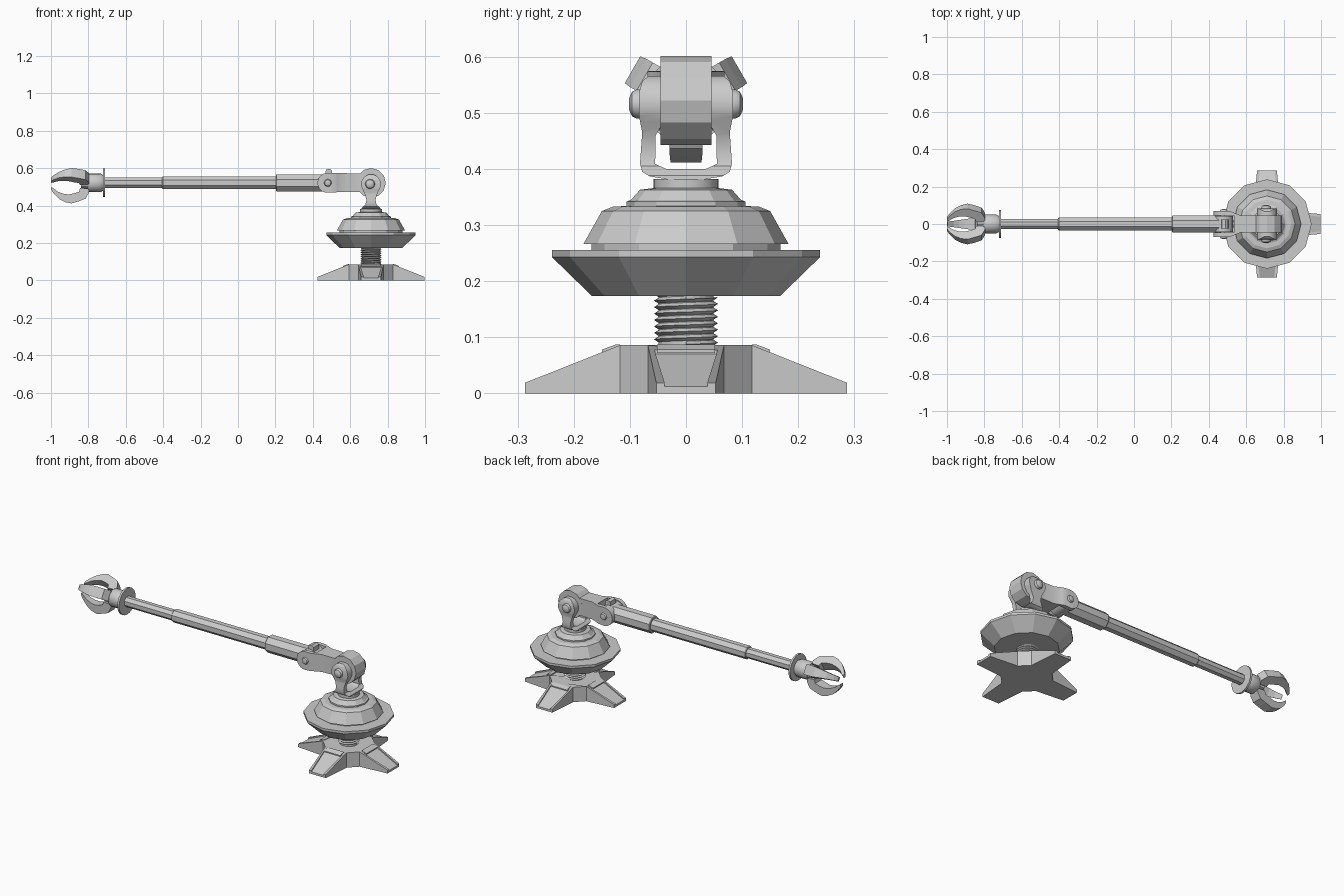
import bpy, bmesh
from math import sin, cos, pi, radians
from mathutils import Matrix, Vector

if "Cube" in bpy.data.objects:
    bpy.data.objects.remove(bpy.data.objects["Cube"])

CX, AZ = 0.711, 0.522          # base axis x, arm axis height


def finish(name, bm, mat=None, smooth=False):
    if mat:
        bm.transform(mat)
    bmesh.ops.recalc_face_normals(bm, faces=bm.faces[:])
    me = bpy.data.meshes.new(name)
    bm.to_mesh(me)
    bm.free()
    ob = bpy.data.objects.new(name, me)
    bpy.context.collection.objects.link(ob)
    if smooth:
        shade(ob)
    return ob


def select(ob):
    bpy.ops.object.select_all(action='DESELECT')
    ob.select_set(True)
    bpy.context.view_layer.objects.active = ob


def shade(ob):
    select(ob)
    bpy.ops.object.shade_smooth_by_angle(angle=radians(35))


def prism(name, pts, lo, hi, axis, mat=None, warp=None):
    """Extrude a 2D outline along an axis; outline is in the other two axes."""
    i = 'xyz'.index(axis)
    bm = bmesh.new()

    def place(p, t):
        c = list(p)
        c.insert(i, t)
        return bm.verts.new(c)
    a, b = [place(p, lo) for p in pts], [place(p, hi) for p in pts]
    bm.faces.new(a)
    bm.faces.new(b)
    for k in range(len(pts)):
        j = (k + 1) % len(pts)
        bm.faces.new((a[k], a[j], b[j], b[k]))
    if warp:
        for v in bm.verts:
            warp(v.co)
    return finish(name, bm, mat)


def lathe(name, prof, n, mat, phase=0.0, smooth=False):
    """Revolve (radius, height) points about local z, capped at both ends."""
    bm = bmesh.new()
    rings = [[bm.verts.new((r * cos(phase + 2 * pi * k / n), r * sin(phase + 2 * pi * k / n), h))
              for k in range(n)] for r, h in prof]
    for a, b in zip(rings, rings[1:]):
        for k in range(n):
            j = (k + 1) % n
            bm.faces.new((a[k], a[j], b[j], b[k]))
    bm.faces.new(rings[0])
    bm.faces.new(rings[-1])
    return finish(name, bm, mat, smooth)


def boolean(ob, other, op):
    m = ob.modifiers.new('cut', 'BOOLEAN')
    m.operation, m.object, m.solver = op, other, 'EXACT'
    select(ob)
    bpy.ops.object.modifier_apply(modifier=m.name)
    bpy.data.objects.remove(other)


def mirrored(half):
    """Close a half outline by reflecting its first coordinate."""
    return half + [(-x, y) for x, y in reversed(half)]


def arc(cx, cy, r, a0, a1, n):
    return [(cx + r * cos(radians(a0 + (a1 - a0) * k / n)),
             cy + r * sin(radians(a0 + (a1 - a0) * k / n))) for k in range(n + 1)]


def along_y(x, z, s=1):
    return Matrix.Translation((x, 0, z)) @ Matrix.Rotation(-s * pi / 2, 4, 'X')


ALONG_X = Matrix.Translation((0, 0, AZ)) @ Matrix.Rotation(pi / 2, 4, 'Y')
BASE = Matrix.Translation((CX, 0, 0))

# four-legged foot: star plan intersected with two sloped profiles, then recessed
star = []
for k in range(4):
    c, s = cos(k * pi / 2), sin(k * pi / 2)
    for x, y in ((.118, -.068), (.287, -.053), (.287, .053), (.118, .068)):
        star.append((x * c - y * s, x * s + y * c))
foot = prism('foot', star, 0, .086, 'z', BASE)
for v in foot.data.vertices:
    if v.co.z > .05 and max(abs(v.co.x - CX), abs(v.co.y)) > .2:
        v.co.z = .019


def taper_slot(co):
    co.y *= .038 + (.287 - co.x) * .124


for k in range(4):
    turn = BASE @ Matrix.Rotation(k * pi / 2, 4, 'Z')
    slot = prism('slot', [(.30, .007), (.14, .070), (.14, .12), (.30, .12)], -1, 1, 'y', turn, taper_slot)
    boolean(foot, slot, 'DIFFERENCE')
    # lip at the top of each leg
    prism('leg_lip', [(.118, .08), (.15, .072), (.15, .078), (.126, .087), (.118, .087)], -.052, .052, 'y', turn)

# threaded post: core plus helical ridge
lathe('post_core', [(.049, .08), (.049, .18)], 24, BASE)
bm, n, pitch, turns = bmesh.new(), 24, .0115, 8
root, crest = [], []
for i in range(n * turns + 1):
    a, z = 2 * pi * i / n, .082 + pitch * i / n
    root.append(bm.verts.new((.048 * cos(a), .048 * sin(a), z)))
    crest.append(bm.verts.new((.057 * cos(a), .057 * sin(a), z + pitch / 2)))
for i in range(n * turns):
    bm.faces.new((root[i], root[i + 1], crest[i + 1], crest[i]))
    if i + n < n * turns:
        bm.faces.new((crest[i], crest[i + 1], root[i + 1 + n], root[i + n]))
finish('post_thread', bm, BASE)

# turntable dish and dome
lathe('dish', [(.168, .174), (.239, .243), (.239, .256), (.16, .256)], 12, BASE)
lathe('dome', [(.168, .25), (.168, .266), (.183, .266), (.15, .325), (.130, .333), (.108, .334)], 12, BASE)
lathe('dome_cap', [(.106, .33), (.106, .342), (.098, .345), (.082, .363), (.058, .366)], 12, BASE)
lathe('swivel_neck', [(.058, .36), (.058, .382)], 24, BASE, smooth=True)

# shoulder yoke: U shape trimmed by a keyhole outline
outer = [(.03, .381), (.065, .387), (.078, .395), (.082, .41), (.078, .465), (.084, .495),
         (.084, .535), (.078, .556), (.066, .567), (.045, .567)]
inner = [(.045, .475), (.054, .46), (.055, .409), (.035, .400)]
yoke = prism('shoulder_yoke', mirrored(outer + inner), -.08, .08, 'x', BASE)
key = [(.052, .37), (.05, .388), (.03, .405), (.024, .43), (.032, .46)] + arc(0, .515, .053, -35, 90, 8)
boolean(yoke, prism('key', mirrored(key[:-1]), -.2, .2, 'y', BASE), 'INTERSECT')
shade(yoke)

# shoulder drum and pivot bolts
lathe('shoulder_drum', [(.079, -.045), (.079, .045)], 12, along_y(CX, AZ))
for s in (-1, 1):
    lathe('shoulder_bolt', [(.026, .075), (.026, .088), (.022, .096), (.012, .101), (.004, .102)], 16,
          along_y(CX - .005, .516, s), smooth=True)
    lathe('elbow_bolt', [(.02, .06), (.02, .071), (.016, .077), (.005, .08)], 16,
          along_y(.48, AZ, s), smooth=True)

# elbow fork: plan outline trimmed by rounded side outline
half = [(.68, .044), (.57, .046), (.53, .062), (.515, .069), (.41, .069), (.41, .046), (.535, .046)]
fork = prism('elbow_fork', half + [(x, -y) for x, y in reversed(half)], .4, .65, 'z')
side = arc(.478, AZ, .053, 90, 270, 12) + [(.53, .472), (.69, .474), (.69, .572), (.53, .574)]
boolean(fork, prism('side', side, -.2, .2, 'y'), 'INTERSECT')
shade(fork)

# forearm knuckle, stop tab and telescoping octagonal tubes
lathe('elbow_knuckle', [(.05, -.044), (.05, .044)], 16, along_y(.478, AZ), smooth=True)
prism('elbow_stop', [(.465, .55), (.505, .55), (.503, .588), (.49, .597), (.47, .593)], -.025, .025, 'y')
for name, r, x0, x1 in (('upper_tube', .049, .203, .465), ('middle_tube', .037, -.405, .21),
                        ('lower_tube', .030, -.715, -.40)):
    lathe(name, [(r - .003, x0), (r, x0 + .003), (r, x1)], 8, ALONG_X, pi / 8)

# wrist flange and hub
lathe('wrist_flange', [(.076, -.722), (.076, -.711)], 20, ALONG_X)
lathe('wrist_hub', [(.044, -.805), (.05, -.795), (.05, -.735), (.042, -.722)], 16, ALONG_X, smooth=True)
lathe('palm', [(.036, -.84), (.04, -.80)], 6, ALONG_X)

# three hooked claw fingers (outline is x, distance below the arm axis)
finger = [(-.795, .03), (-.797, .052), (-.815, .085), (-.85, .098), (-.89, .110), (-.925, .103),
          (-.957, .086), (-.985, .058), (-1.0, .036), (-.998, .021), (-.965, .046), (-.935, .058),
          (-.905, .062), (-.88, .057), (-.85, .048), (-.845, .028)]


def taper_finger(co):
    co.y *= .012 + .017 * min(1, (co.x + 1.0) / .12)


for k in range(3):
    turn = Matrix.Translation((0, 0, AZ)) @ Matrix.Rotation(k * 2 * pi / 3, 4, 'X')
    prism('claw_finger', [(x, -r) for x, r in finger], -1, 1, 'y', turn, taper_finger)
